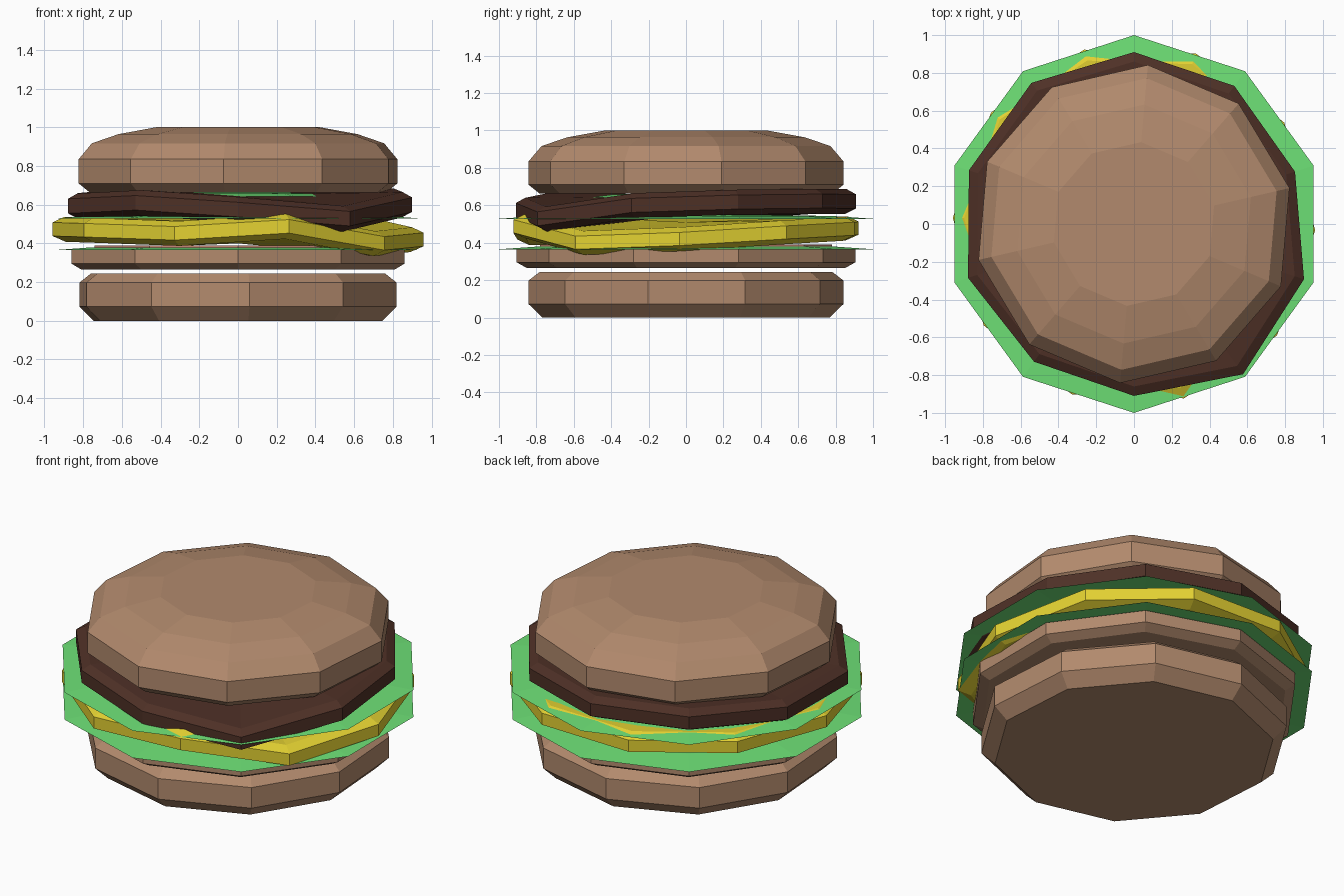
import bpy, bmesh, math

if "Cube" in bpy.data.objects:
    bpy.data.objects.remove(bpy.data.objects["Cube"])

N = 10  # every layer is ten-sided


def srgb(r, g, b):
    f = lambda c: c / 12.92 if c <= 0.04045 else ((c + 0.055) / 1.055) ** 2.4
    return (f(r / 255), f(g / 255), f(b / 255), 1)


def material(name, rgb):
    m = bpy.data.materials.new(name)
    m.diffuse_color = srgb(*rgb)
    m.use_nodes = True
    m.node_tree.nodes["Principled BSDF"].inputs["Base Color"].default_value = m.diffuse_color
    return m


BUN = material("toasted bun", (178, 138, 109))
PATTY = material("dark meat", (78, 48, 38))
CHEESE = material("yellow cheese", (228, 210, 50))
LEAF = material("lettuce green", (110, 225, 118))
TOMATO = material("pale tomato", (200, 135, 118))


def layer(name, mat, profile, start, sag=None, radii=None, bottom=True, centre=None):
    """Loft ten-sided rings of (radius, z); sag / radii vary each corner."""
    sag = sag or [0] * N
    radii = radii or [1] * N
    bm = bmesh.new()
    rings = []
    for r, z in profile:
        ring = []
        for i in range(N):
            a = math.radians(start + 36 * i)
            ring.append(bm.verts.new((r * radii[i] * math.cos(a),
                                      r * radii[i] * math.sin(a), z + sag[i])))
        rings.append(ring)
    for lo, hi in zip(rings, rings[1:]):
        for i in range(N):
            j = (i + 1) % N
            bm.faces.new((lo[i], lo[j], hi[j], hi[i]))
    # caps: flat, or a fan to a centre point when the ring is wavy
    ends = [(rings[-1], 1)] + ([(rings[0], 0)] if bottom else [])
    for ring, k in ends:
        if centre:
            c = bm.verts.new((0, 0, centre[k]))
            for i in range(N):
                j = (i + 1) % N
                bm.faces.new((ring[i], ring[j], c) if k else (ring[j], ring[i], c))
        else:
            bm.faces.new(ring if k else ring[::-1])
    if bottom:
        bmesh.ops.recalc_face_normals(bm, faces=bm.faces)
    me = bpy.data.meshes.new(name)
    bm.to_mesh(me)
    bm.free()
    me.materials.append(mat)
    ob = bpy.data.objects.new(name, me)
    bpy.context.collection.objects.link(ob)
    return ob


# buns
layer("bottom_bun", BUN, [(.77, 0), (.845, .073), (.845, .197), (.785, .243)], -14)
layer("middle_bun", BUN, [(.85, .264), (.905, .295), (.905, .367), (.86, .372)], 18)
layer("top_bun", BUN, [(.785, .662), (.845, .71), (.845, .835), (.775, .917),
                       (.635, .964), (.435, 1.0)], 13)

# lettuce leaves, thin shallow domes
for name, z, s in (("lower_lettuce", .365, 1), ("upper_lettuce", .528, 1),
                   ("small_lettuce", .643, .5)):
    layer(name, LEAF, [(s, z), (.8 * s, z + .014), (.5 * s, z + .02)], 18, bottom=False)

# tomato slice
layer("tomato_slice", TOMATO, [(.78, .376), (.78, .39)], 18)

# cheese slab, drooping at the front right (corners from -2 degrees, turning left)
cheese_top = [.455, .49, .51, .513, .51, .508, .503, .487, .523, .435]
layer("cheese", CHEESE, [(.89, -.1), (.96, -.07), (.96, 0), (.9, .028)], -2,
      sag=cheese_top, centre=(.4, .51))

# patty, sagging at the front right (corners from 18 degrees, turning left)
patty_top = [.655, .66, .658, .66, .632, .63, .647, .612, .565, .637]
patty_radii = [.985, .993, 1, 1.015, 1.01, 1.015, .99, 1, 1.08, 1.04]
layer("patty", PATTY, [(.85, -.105), (.91, -.075), (.91, 0), (.86, .028)], 18,
      sag=patty_top, radii=patty_radii, centre=(.55, .65))
